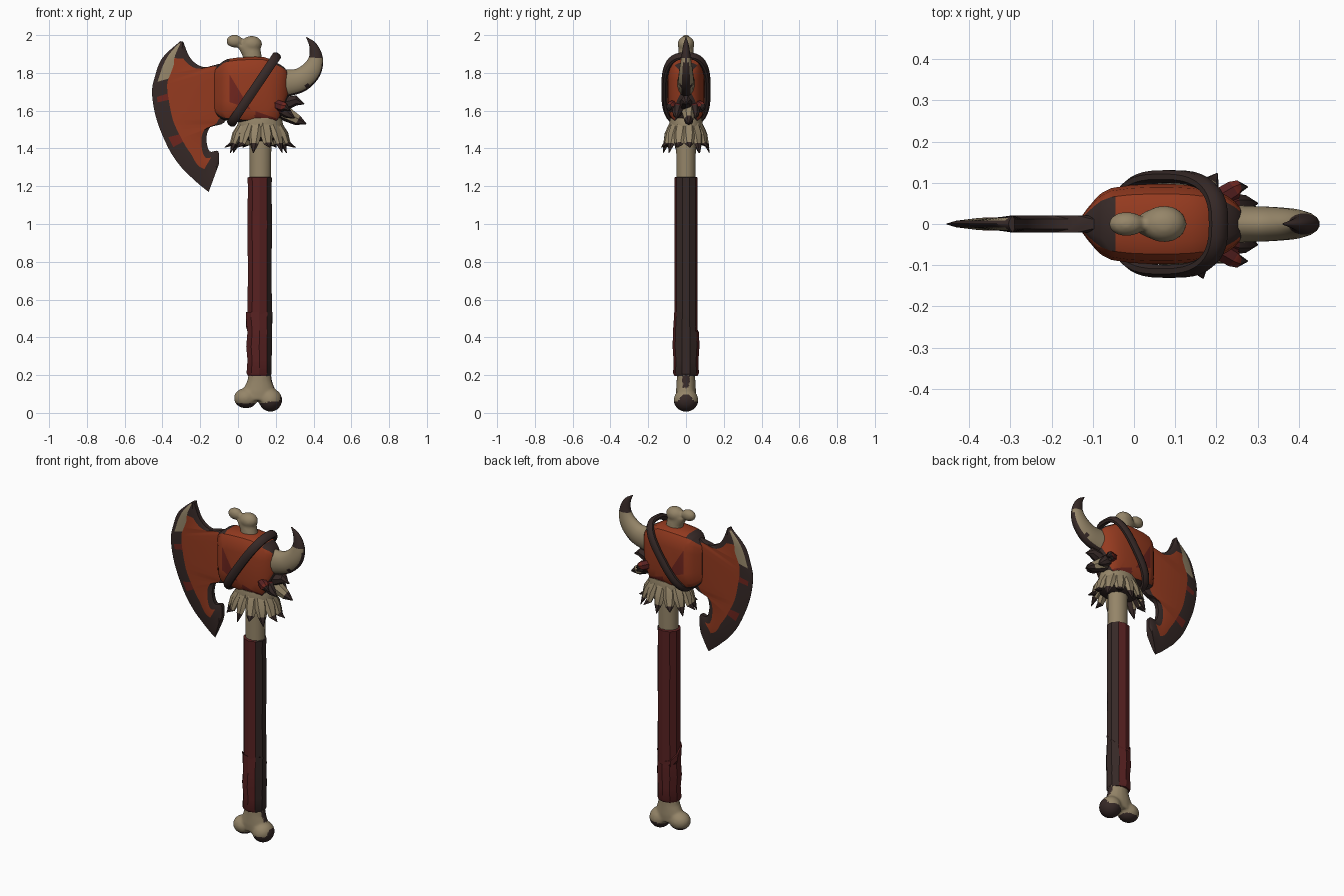
import bpy, bmesh, math
from mathutils import Vector

if "Cube" in bpy.data.objects:
    bpy.data.objects.remove(bpy.data.objects["Cube"])

COLOURS = {
    "bone": (0.30, 0.235, 0.14),
    "rust_orange": (0.30, 0.043, 0.014),
    "deep_red": (0.16, 0.019, 0.013),
    "maroon_leather": (0.095, 0.015, 0.015),
    "dark_brown": (0.037, 0.022, 0.020),
}
MATS = []
for key, rgb in COLOURS.items():
    m = bpy.data.materials.new(key)
    m.diffuse_color = (*rgb, 1)
    m.use_nodes = True
    m.node_tree.nodes["Principled BSDF"].inputs["Base Color"].default_value = m.diffuse_color
    MATS.append(m)
BONE, RUST, RED, MAROON, DARK = range(5)
Y = Vector((0, 1, 0))


def finish(name, bm, angle=40):
    me = bpy.data.meshes.new(name)
    bm.to_mesh(me)
    bm.free()
    for m in MATS:
        me.materials.append(m)
    ob = bpy.data.objects.new(name, me)
    bpy.context.collection.objects.link(ob)
    bpy.ops.object.select_all(action='DESELECT')
    ob.select_set(True)
    bpy.context.view_layer.objects.active = ob
    bpy.ops.object.shade_smooth_by_angle(angle=math.radians(angle))
    return ob


def smooth(pts, n):
    """Catmull-Rom resampling of a list of tuples."""
    out = []
    for i in range(len(pts) - 1):
        a, b, c, d = (pts[max(0, min(len(pts) - 1, i + k))] for k in (-1, 0, 1, 2))
        for k in range(n):
            t = k / n
            out.append(tuple(0.5 * (2 * q + (r - p) * t + (2 * p - 5 * q + 4 * r - s) * t * t
                       + (3 * q - p - 3 * r + s) * t ** 3) for p, q, r, s in zip(a, b, c, d)))
    return out + [tuple(pts[-1])]


def loft(bm, rings, paint, closed=False):
    """Skin a row of closed rings; paint(i, j, centre, normal) picks the colour."""
    vs = [[bm.verts.new(p) for p in r] for r in rings]
    n, m, made = len(vs), len(vs[0]), []
    for i in range(n if closed else n - 1):
        a, b = vs[i], vs[(i + 1) % n]
        for j in range(m):
            k = (j + 1) % m
            made.append((bm.faces.new((a[j], a[k], b[k], b[j])), i, j))
    if not closed:
        made += [(bm.faces.new(vs[0]), 0, 0), (bm.faces.new(vs[-1]), n - 1, 0)]
    bmesh.ops.recalc_face_normals(bm, faces=[f for f, _, _ in made])
    for f, i, j in made:
        f.material_index = paint(i, j, f.calc_center_median(), f.normal)


def tube(bm, path, paint, sides=10, side=Y, closed=False):
    """path rows: x, y, z, radius across the side vector, radius along it."""
    P, rings, n = [Vector(p[:3]) for p in path], [], len(path)
    for i, p in enumerate(path):
        a, b = (P[i - 1], P[(i + 1) % n]) if closed else (P[max(i - 1, 0)], P[min(i + 1, n - 1)])
        t = (b - a).normalized()
        s = (side - t * side.dot(t)).normalized()
        u = t.cross(s)
        rings.append([P[i] + u * p[3] * math.cos(w) + s * p[4] * math.sin(w)
                      for w in (2 * math.pi * (k + 0.5) / sides for k in range(sides))])
    loft(bm, rings, paint, closed)


# Axe blade: rows run down the cutting edge (outer x, z, back x, z)
rows = smooth([(-.305, 1.968, -.29, 1.965), (-.40, 1.88, -.25, 1.875), (-.44, 1.78, -.18, 1.83),
               (-.455, 1.69, -.06, 1.83), (-.43, 1.55, -.06, 1.56), (-.365, 1.395, -.145, 1.515),
               (-.30, 1.30, -.167, 1.45), (-.25, 1.25, -.15, 1.385), (-.20, 1.205, -.105, 1.385),
               (-.155, 1.17, -.10, 1.32)], 5)
rings = []
for xo, zo, xb, zb in rows:
    L = math.hypot(xb - xo, zb - zo)
    ds = [0, min(.025, .15 * L), min(.085, .42 * L), max(L - .04, .72 * L), L]
    cols = [(xo + (xb - xo) * d / L, y, zo + (zb - zo) * d / L)
            for d, y in zip(ds, (.001, .008, .015, .021, .012))]
    rings.append([(x, -y, z) for x, y, z in cols] + [(x, y, z) for x, y, z in reversed(cols)])


def paint_blade(i, j, c, n):
    band = j if j < 4 else (3 if j == 4 else max(0, 8 - j))
    if j == 9 or band == 0:
        return DARK
    notch = 1.64 < c.z < 1.69 or 1.43 < c.z < 1.47
    if band == 1:
        return BONE if c.z > 1.76 and i > 0 else (RED if notch and i < 30 else DARK)
    if band == 2:
        return DARK if c.z > 1.875 or c.z < 1.31 or i > 37 else RUST
    return RUST if 14 < i < 20 else DARK


bm = bmesh.new()
loft(bm, rings, paint_blade)
finish("axe_blade", bm, 30)

# Axe head: rounded box lofted along x (x, z low, z high, half depth)
rings = []
for x, lo, hi, hy in smooth([(-.125, 1.59, 1.82, .022), (-.095, 1.56, 1.85, .06), (-.055, 1.545, 1.875, .088),
                             (.04, 1.535, 1.885, .098), (.14, 1.53, 1.885, .095), (.205, 1.535, 1.855, .08),
                             (.245, 1.62, 1.83, .055), (.265, 1.68, 1.80, .03)], 2):
    ring = []
    for k in range(16):
        w = 2 * math.pi * (k + .5) / 16
        c, s = math.cos(w), math.sin(w)
        ring.append((x, hy * math.copysign(abs(c) ** .5, c),
                     (lo + hi) / 2 + (hi - lo) / 2 * math.copysign(abs(s) ** .5, s)))
    rings.append(ring)
bm = bmesh.new()
loft(bm, rings, lambda *a: RUST)
# Cut lines for the painted patches
for co, no in (((0, 0, 1.63), (.35, 0, 1)), ((-.02, 0, 1.75), (1, 0, .6)),
               ((-.045, 0, 0), (1, 0, 0)), ((.12, 0, 0), (1, 0, -.3))):
    bmesh.ops.bisect_plane(bm, geom=bm.verts[:] + bm.edges[:] + bm.faces[:], plane_co=co, plane_no=no)
bm.normal_update()
for f in bm.faces:
    c, n = f.calc_center_median(), f.normal
    if abs(n.y) < .5 and (c.x < -.045 or c.x > .2 or n.z < -.5):
        f.material_index = DARK
    elif c.x > .12 + .3 * (c.z - 0) - .3 * 1.7 and c.z < 1.63 - .35 * c.x:
        f.material_index = RED
    elif (c.x + .02) + .6 * (c.z - 1.75) < 0 and c.x > -.045 and c.z > 1.63 - .35 * c.x:
        f.material_index = RED
finish("axe_head", bm, 30)

# Diagonal strap around the head
d = Vector((.56, 0, .83)).normalized()
path = []
for k in range(40):
    w = 2 * math.pi * k / 40
    c, s = math.cos(w), math.sin(w)
    p = Vector((.085, 0, 1.712)) + d * .215 * math.copysign(abs(c) ** .72, c)
    path.append((p.x, .115 * math.copysign(abs(s) ** .72, s), p.z, .017, .026))
bm = bmesh.new()
tube(bm, path, lambda *a: DARK, 8, d.cross(Y), True)
finish("head_strap", bm)

# Curved horn with dark underside and tip
bm = bmesh.new()
tube(bm, smooth([(.20, 0, 1.745, .085, .05), (.27, 0, 1.748, .072, .045), (.335, 0, 1.765, .064, .042),
                 (.39, 0, 1.815, .054, .036), (.412, 0, 1.88, .038, .026), (.397, 0, 1.945, .021, .015),
                 (.362, 0, 1.988, .002, .002)], 4),
     lambda i, j, c, n: DARK if c.z > 1.885 or n.x * .6 - n.z * .8 > .55 else BONE, 16)
finish("horn", bm, 50)

# Shaft and leather grip, dark along the +x side
bm = bmesh.new()
tube(bm, [(.118, 0, .15, .058, .048), (.118, 0, 1.2, .058, .052), (.12, 0, 1.56, .06, .055)],
     lambda *a: BONE, 12)
finish("bone_shaft", bm)


def leather(i, j, c, n):
    return DARK if n.x > .35 else MAROON


bm = bmesh.new()
tube(bm, [(.115, 0, z, .066 + .002 * (k % 2), .062) for k, z in
          enumerate((.22, .5, .75, 1.0, 1.2, 1.245))] + [(.115, 0, 1.25, .058, .054)], leather, 10)
finish("grip", bm, 30)

bm = bmesh.new()
tube(bm, [(.112, 0, .195, .062, .06), (.112, 0, .21, .07, .068), (.114, 0, .28, .067, .066),
          (.112, 0, .35, .072, .071), (.115, 0, .43, .068, .069), (.112, 0, .50, .072, .064),
          (.112, 0, .535, .074, .062)], leather, 10)
for v in bm.verts:  # slanted torn upper edge
    if v.co.z > .48:
        v.co.z -= .09 * max(0, v.co.y + .02) / .08
finish("grip_wrap", bm, 30)


def knuckle(name, neck, balls, rule):
    """Bone end: neck and knobs fused by a remesh."""
    bm = bmesh.new()
    tube(bm, neck, lambda *a: 0, 16)
    for x, z, rx, ry, rz in balls:
        g = bmesh.ops.create_uvsphere(bm, u_segments=20, v_segments=12, radius=1)
        for v in g["verts"]:
            v.co = (x + v.co.x * rx, v.co.y * ry, z + v.co.z * rz)
    ob = finish(name, bm)
    r = ob.modifiers.new("fuse", 'REMESH')
    r.mode, r.voxel_size, r.use_smooth_shade = 'VOXEL', .008, True
    s = ob.modifiers.new("soften", 'SMOOTH')
    s.factor, s.iterations = .5, 5
    for mod in ("fuse", "soften"):
        bpy.ops.object.modifier_apply(modifier=mod)
    for p in ob.data.polygons:
        p.material_index = rule(p.center, p.normal)
        p.use_smooth = True


# Pommel bone and top bone
knuckle("pommel_bone",
        [(.116, 0, .24, .055, .048), (.115, 0, .17, .066, .05), (.113, 0, .11, .09, .054),
         (.11, 0, .065, .09, .052)],
        [(.042, .078, .064, .058, .054), (.172, .068, .062, .066, .062)],
        lambda c, n: DARK if c.z < .05 + .12 * max(0, c.x - .1) or (n.x > .86) else BONE)
knuckle("top_bone",
        [(.08, 0, 1.84, .055, .048), (.073, 0, 1.9, .05, .042), (.055, 0, 1.955, .06, .036)],
        [(-.018, 1.968, .044, .03, .034), (.073, 1.952, .055, .045, .044)],
        lambda c, n: BONE)

# Fur collar: skirt plus a ring of drooping tufts with dark tips
CX = .118
bm = bmesh.new()
tube(bm, [(CX, 0, 1.56, .115, .085), (CX, 0, 1.52, .125, .092), (CX, 0, 1.46, .118, .085),
          (CX, 0, 1.44, .06, .055)], lambda i, j, c, n: DARK if n.z < -.5 else BONE, 16)
for k in range(13):
    w = 2 * math.pi * (k + .3) / 13
    c, s = math.cos(w), math.sin(w)
    out, low = (.172, 1.375) if k % 2 else (.19, 1.405)
    pts = [(.095, 1.53, .035), (.13, 1.475, .036), (.15, 1.425, .024), (out, low, .002)]
    tube(bm, [(CX + c * r, s * r * .72, z, .6 * q, q) for r, z, q in pts],
         lambda i, j, f, n: DARK if i > 1 or n.z < -.45 else BONE, 6, Vector((-s, c, 0)))
finish("fur_collar", bm, 35)

# Side tufts below the horn
bm = bmesh.new()
for x, y, z, r, tip in ((.35, 0, 1.635, .04, DARK), (.362, .015, 1.53, .042, BONE),
                        (.30, -.05, 1.56, .034, DARK), (.30, .05, 1.56, .034, DARK),
                        (.275, -.09, 1.60, .028, RED), (.275, .09, 1.60, .028, RED)):
    tube(bm, [(.18, y * .5, 1.64, r, r), (.24, y * .9, z * .4 + .98, r * 1.05, r * .9),
              (.18 + (x - .18) * .75, y, z + .02, r * .7, r * .6), (x, y, z, .002, .002)],
         lambda i, j, c, n, t=tip: t if i == 1 and n.z > -.3 else (MAROON if i == 0 else DARK), 7)
finish("side_tufts", bm, 35)
